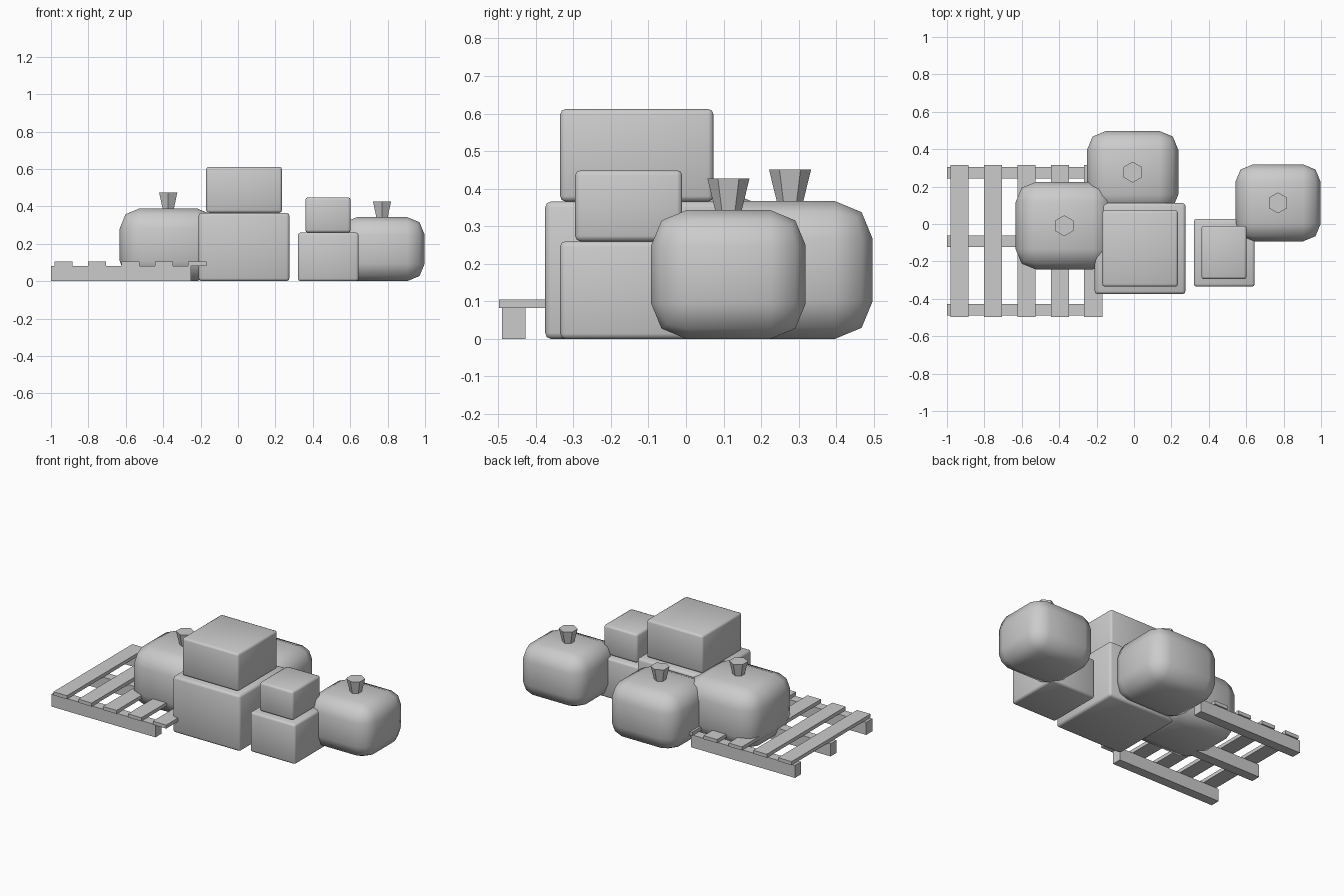
import bpy
import math
from mathutils import Vector

cube = bpy.data.objects.get("Cube")
if cube:
    bpy.data.objects.remove(cube, do_unlink=True)

grey = bpy.data.materials.new("plain_grey")
grey.use_nodes = True
grey.diffuse_color = (0.6, 0.6, 0.6, 1)
grey.node_tree.nodes["Principled BSDF"].inputs["Base Color"].default_value = (0.6, 0.6, 0.6, 1)


def block(name, low, high, bevel=0.0, segments=2):
    """Box between two corners, with an optional rounded bevel."""
    low, high = Vector(low), Vector(high)
    bpy.ops.mesh.primitive_cube_add(size=1, location=(low + high) / 2)
    obj = bpy.context.object
    obj.name = name
    obj.scale = high - low
    bpy.ops.object.transform_apply(location=False, rotation=False, scale=True)
    obj.data.materials.append(grey)
    if bevel:
        mod = obj.modifiers.new("rounding", "BEVEL")
        mod.width = bevel
        mod.segments = segments
        mod.limit_method = "NONE"
        bpy.ops.object.shade_smooth()
    return obj


def pumpkin(name, x, y, height):
    """Rounded body with a flared six-sided stem."""
    hx, hy = height * 0.665, height * 0.6
    block(name + "_body", (x - hx, y - hy, 0), (x + hx, y + hy, height), height * 0.275)
    bpy.ops.mesh.primitive_cone_add(vertices=6, radius1=0.033, radius2=0.056,
                                    depth=0.094, location=(x, y, height + 0.037))
    stem = bpy.context.object
    stem.name = name + "_stem"
    stem.data.materials.append(grey)


# Stacked boxes
block("large_lower_box", (-0.21, -0.375, 0), (0.275, 0.112, 0.366), 0.016)
block("large_upper_box", (-0.17, -0.335, 0.366), (0.235, 0.073, 0.612), 0.014)
block("small_lower_box", (0.32, -0.335, 0), (0.645, 0.028, 0.26), 0.014)
block("small_upper_box", (0.36, -0.295, 0.26), (0.602, -0.01, 0.449), 0.014)

# Pumpkins
pumpkin("right_pumpkin", -0.373, -0.009, 0.39)
pumpkin("back_pumpkin", -0.007, 0.277, 0.367)
pumpkin("left_pumpkin", 0.77, 0.113, 0.343)

# Pallet: three rails under five slats
for i in range(3):
    y = -0.49 + i * 0.367
    block(f"pallet_rail_{i + 1}", (-1, y, 0), (-0.252, y + 0.062, 0.082))
for i in range(5):
    x = -0.982 + i * 0.179
    block(f"pallet_slat_{i + 1}", (x, -0.498, 0.082), (x + 0.097, 0.315, 0.105))
